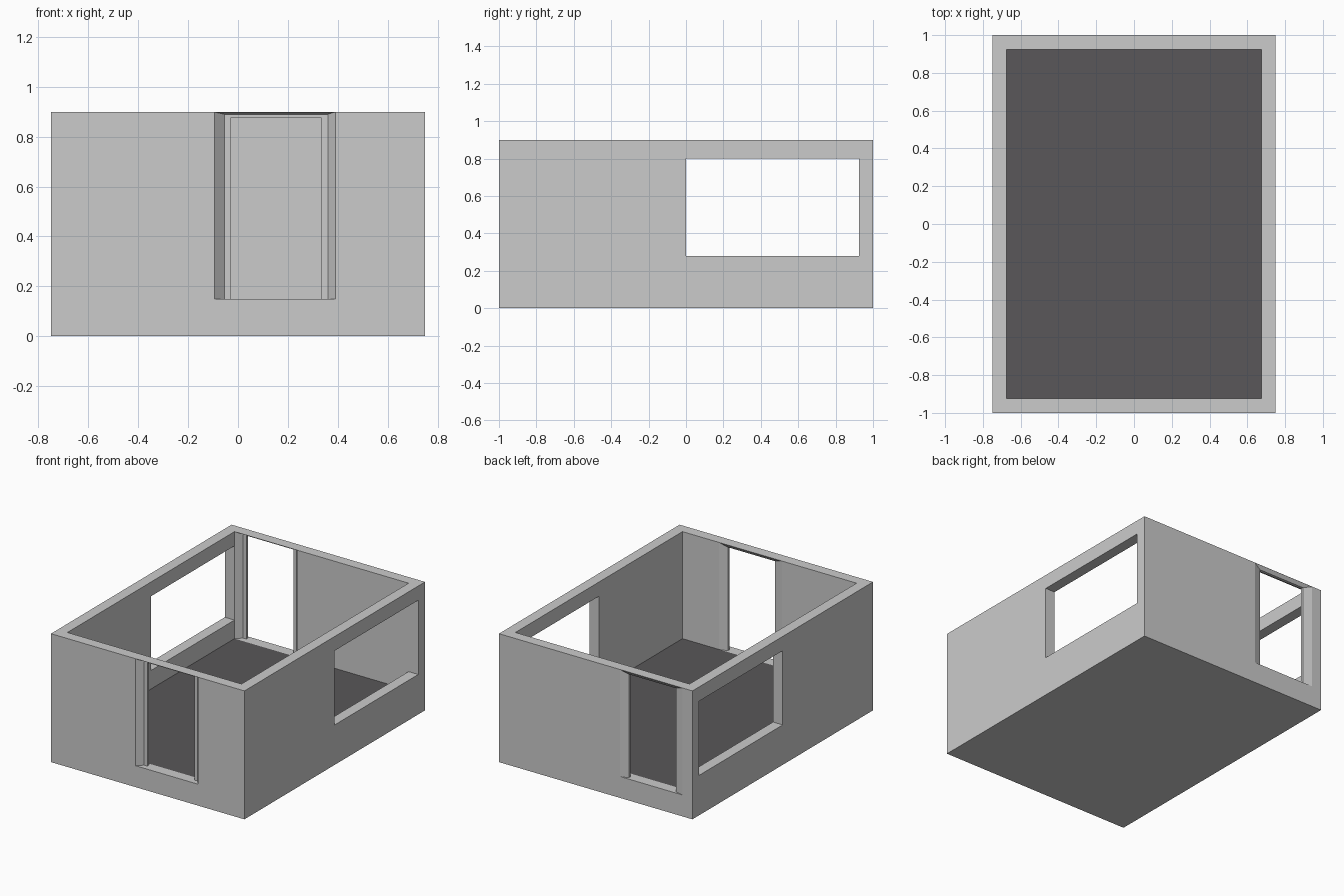
import bpy, bmesh

if "Cube" in bpy.data.objects:
    bpy.data.objects.remove(bpy.data.objects["Cube"])

W, L, H, T, FLOOR = 0.75, 1.0, 0.9, 0.075, 0.15


def mesh_object(name, bm):
    bmesh.ops.recalc_face_normals(bm, faces=bm.faces)
    me = bpy.data.meshes.new(name)
    bm.to_mesh(me)
    bm.free()
    ob = bpy.data.objects.new(name, me)
    bpy.context.collection.objects.link(ob)
    return ob


def loft(name, rings):
    """Solid through rectangles (x0, x1, z0, z1) standing at given y values."""
    bm = bmesh.new()
    loops = [[bm.verts.new(c) for c in ((a, y, c0), (b, y, c0), (b, y, c1), (a, y, c1))]
             for y, (a, b, c0, c1) in rings]
    for p, q in zip(loops, loops[1:]):
        for i in range(4):
            j = (i + 1) % 4
            bm.faces.new((p[i], p[j], q[j], q[i]))
    bm.faces.new(loops[0])
    bm.faces.new(loops[-1])
    return mesh_object(name, bm)


def box(name, x0, x1, y0, y1, z0, z1):
    return loft(name, [(y0, (x0, x1, z0, z1)), (y1, (x0, x1, z0, z1))])


def cut(target, cutter):
    cutter.hide_render = True
    mod = target.modifiers.new("cut", 'BOOLEAN')
    mod.operation, mod.solver, mod.object = 'DIFFERENCE', 'EXACT', cutter
    bpy.context.view_layer.objects.active = target
    bpy.ops.object.modifier_apply(modifier=mod.name)
    bpy.data.objects.remove(cutter, do_unlink=True)


# room shell: outer block with hollow interior
shell = box("room_shell", -W, W, -L, L, 0, H)
cut(shell, box("interior_cutter", -W + T, W - T, -L + T, L - T, FLOOR, H + 0.2))

# large window in each side wall
for s in (-1, 1):
    xs = sorted((s * (W - T - 0.02), s * (W + 0.1)))
    cut(shell, box("window_cutter", *xs, 0.0, L - T, 0.28, 0.8))

# doorways with splayed reveals and a stepped rebate, repeated front and back
TOP = H - 0.0008
for dx, dy in ((0, 0), (-0.58, 2 * L - T)):
    def r(a, b, top):
        return (a + dx, b + dx, FLOOR, top)
    outer, rebate, opening = r(-0.095, 0.39, TOP), r(-0.055, 0.36, 0.89), r(-0.03, 0.335, 0.875)
    ys = (-1.03, -1.0, -0.962, -0.962, -0.942, -0.925, -0.9)
    rings = (outer, outer, rebate, opening, opening, outer, outer)
    cut(shell, loft("door_cutter", [(y + dy, q) for y, q in zip(ys, rings)]))

# dark floor covering on the interior floor faces
plain = bpy.data.materials.new("wall_grey")
plain.diffuse_color = (0.8, 0.8, 0.8, 1)
plain.use_nodes = True
plain.node_tree.nodes["Principled BSDF"].inputs["Base Color"].default_value = plain.diffuse_color
dark = bpy.data.materials.new("floor_dark")
dark.diffuse_color = (0.1, 0.095, 0.1, 1)
dark.use_nodes = True
dark.node_tree.nodes["Principled BSDF"].inputs["Base Color"].default_value = dark.diffuse_color
shell.data.materials.clear()
shell.data.materials.append(plain)
shell.data.materials.append(dark)
for p in shell.data.polygons:
    is_floor = p.normal.z > 0.9 and abs(p.center.z - FLOOR) < 0.01 and abs(p.center.y) < L - T
    p.material_index = int(is_floor)
